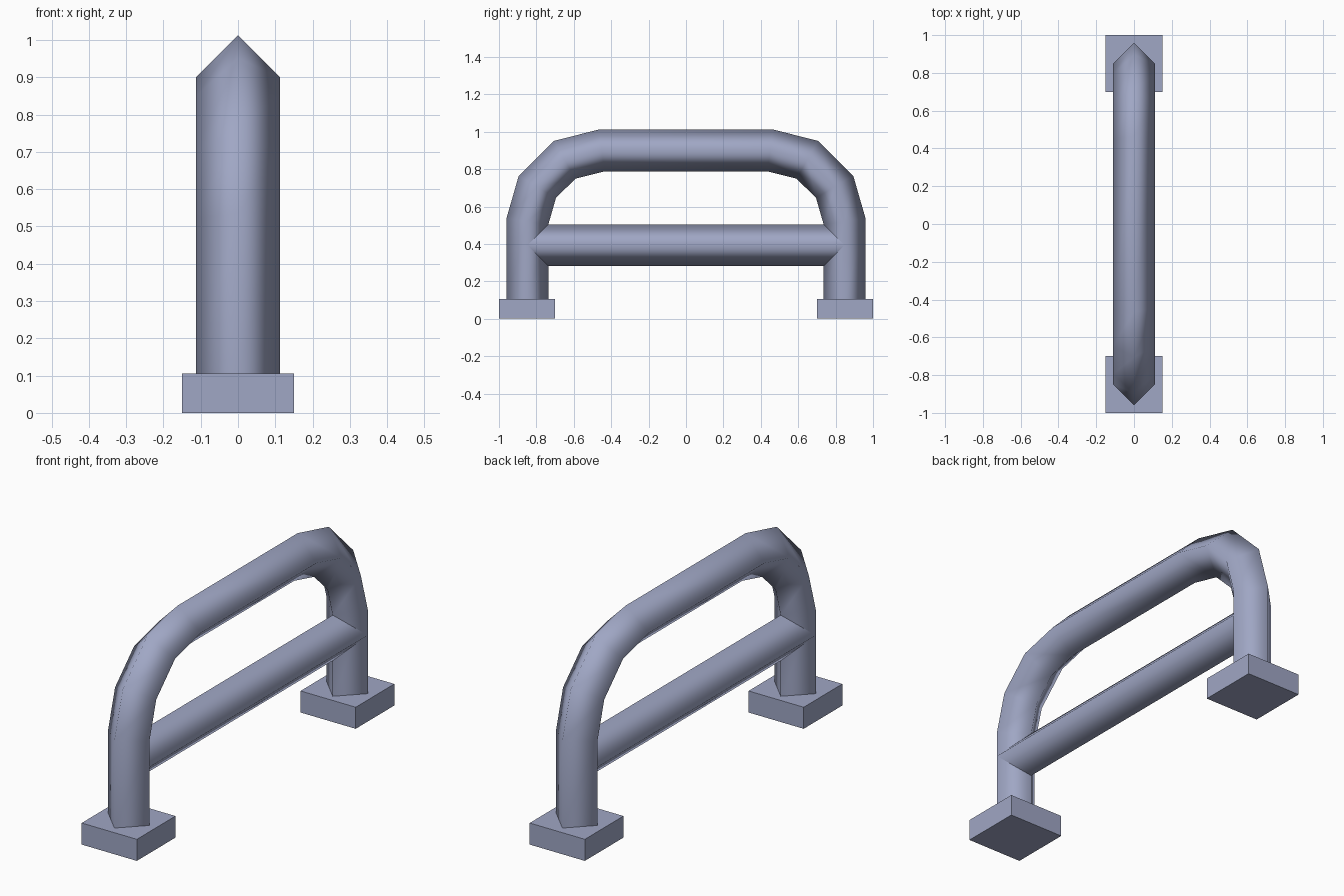
import bpy, bmesh
from mathutils import Vector

if "Cube" in bpy.data.objects:
    bpy.data.objects.remove(bpy.data.objects["Cube"])

steel = bpy.data.materials.new("blue grey metal")
steel.diffuse_color = (0.35, 0.385, 0.555, 1)
steel.use_nodes = True
steel.node_tree.nodes["Principled BSDF"].inputs["Base Color"].default_value = steel.diffuse_color
R = 0.112  # half diagonal of the square tube, set on its corner


def finish(bm, name, smooth):
    bmesh.ops.recalc_face_normals(bm, faces=bm.faces)
    for f in bm.faces:
        f.smooth = smooth
    me = bpy.data.meshes.new(name)
    bm.to_mesh(me)
    bm.free()
    me.materials.append(steel)
    ob = bpy.data.objects.new(name, me)
    bpy.context.collection.objects.link(ob)
    return ob


def tube(name, path):
    """Mitred diamond-section tube along (y, z) points."""
    bm = bmesh.new()
    pts = [Vector(p) for p in path]
    rings = []
    for i, p in enumerate(pts):
        a = (p - pts[max(i - 1, 0)])
        b = (pts[min(i + 1, len(pts) - 1)] - p)
        a = a.normalized() if a.length else b.normalized()
        b = b.normalized() if b.length else a
        t = (a + b).normalized()
        n = Vector((-t.y, t.x)) * (R / t.dot(a))
        rings.append([bm.verts.new(c) for c in (
            (0, p.x + n.x, p.y + n.y), (R, p.x, p.y),
            (0, p.x - n.x, p.y - n.y), (-R, p.x, p.y))])
    for r, s in zip(rings, rings[1:]):
        for k in range(4):
            m = (k + 1) % 4
            bm.faces.new((r[k], r[m], s[m], s[k]))
    bm.faces.new(rings[0])
    bm.faces.new(rings[-1])
    ob = finish(bm, name, True)
    # keep the end caps flat
    for f in ob.data.polygons[-2:]:
        f.use_smooth = False
    return ob


# Bent hoop
half = [(0.848, 0.1), (0.848, 0.52), (0.795, 0.705), (0.648, 0.85), (0.45, 0.90)]
tube("hoop", [(-y, z) for y, z in half] + half[::-1])

# Lower cross bar, ending inside the legs
tube("cross_bar", [(-0.848, 0.393), (0.848, 0.393)])

# Square feet
for side, label in ((-1, "front"), (1, "back")):
    bm = bmesh.new()
    bmesh.ops.create_cube(bm, size=1)
    for v in bm.verts:
        v.co = (v.co.x * 0.3, v.co.y * 0.3 + side * 0.85, (v.co.z + 0.5) * 0.106)
    finish(bm, label + "_foot", False)
